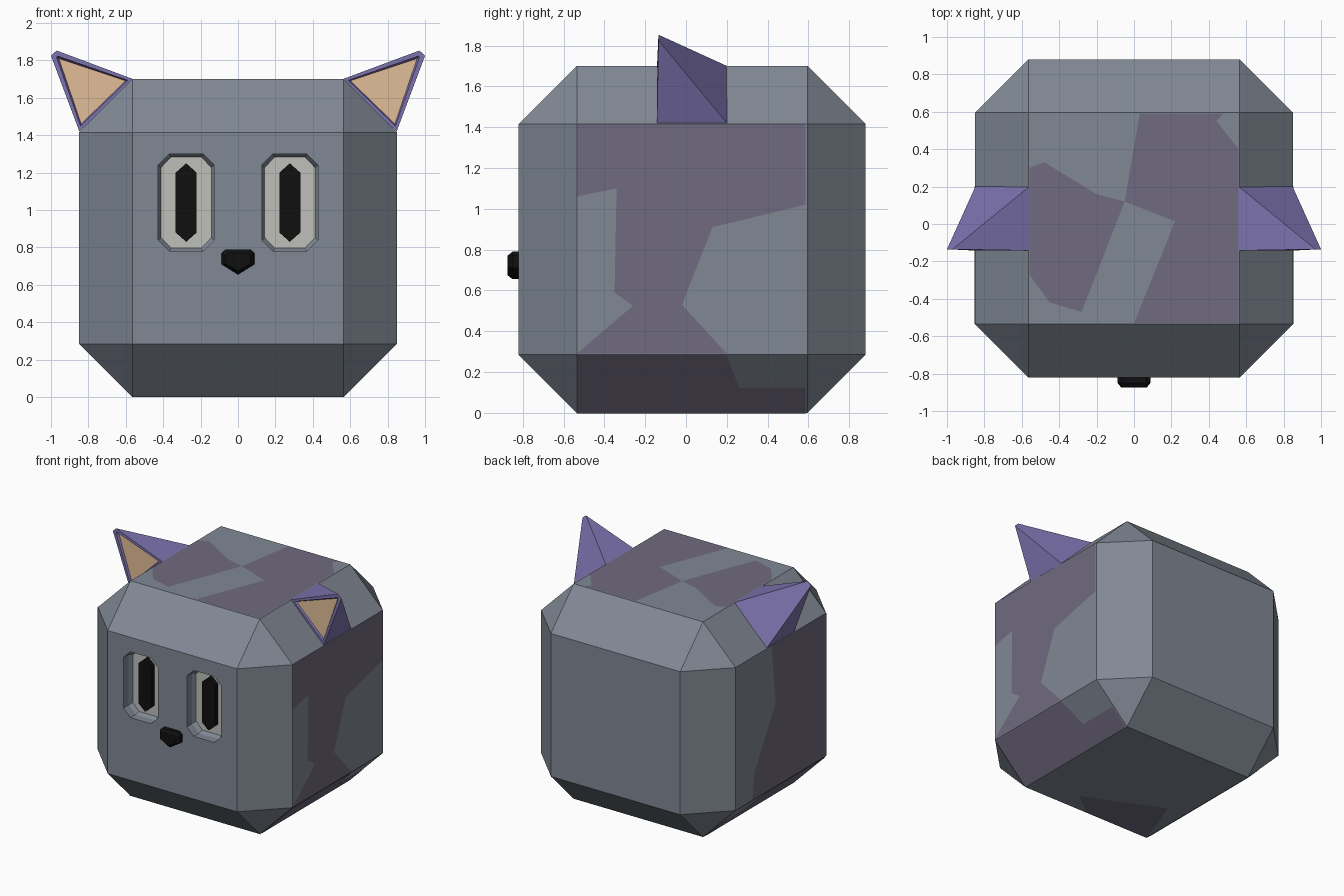
import bpy, bmesh
from mathutils import Vector

if "Cube" in bpy.data.objects:
    bpy.data.objects.remove(bpy.data.objects["Cube"])


def material(name, rgb):
    m = bpy.data.materials.new(name)
    m.diffuse_color = (*rgb, 1)
    m.use_nodes = True
    m.node_tree.nodes["Principled BSDF"].inputs["Base Color"].default_value = m.diffuse_color
    return m


STONE = material("stone", (0.22, 0.25, 0.30))
PATCH = material("patch", (0.165, 0.145, 0.215))
PURPLE = material("purple", (0.20, 0.17, 0.42))
PEACH = material("peach", (0.75, 0.50, 0.31))
WHITE = material("eye_white", (0.52, 0.52, 0.50))
BLACK = material("black", (0.005, 0.005, 0.005))


def finish(name, bm, *mats):
    bmesh.ops.recalc_face_normals(bm, faces=bm.faces)
    me = bpy.data.meshes.new(name)
    bm.to_mesh(me)
    bm.free()
    ob = bpy.data.objects.new(name, me)
    bpy.context.collection.objects.link(ob)
    for m in mats:
        me.materials.append(m)
    return ob


def loft(name, outline, rings, mat):
    """Closed solid from an xz outline; rings are (y, inset) from front to back."""
    bm = bmesh.new()
    cx = (min(p[0] for p in outline) + max(p[0] for p in outline)) / 2
    cz = (min(p[1] for p in outline) + max(p[1] for p in outline)) / 2
    hx = max(p[0] for p in outline) - cx
    hz = max(p[1] for p in outline) - cz
    loops = [[bm.verts.new((cx + (x - cx) * (1 - i / hx), y, cz + (z - cz) * (1 - i / hz)))
              for x, z in outline] for y, i in rings]
    n = len(outline)
    for a, b in zip(loops, loops[1:]):
        for k in range(n):
            bm.faces.new((a[k], a[(k + 1) % n], b[(k + 1) % n], b[k]))
    bm.faces.new(loops[0])
    bm.faces.new(loops[-1])
    return finish(name, bm, mat)


def cut_rect(cx, cz, hx, hz, c):
    """Rectangle with clipped corners."""
    return [(cx + x, cz + z) for x, z in (
        (-hx + c, hz), (hx - c, hz), (hx, hz - c), (hx, -hz + c),
        (hx - c, -hz), (-hx + c, -hz), (-hx, -hz + c), (-hx, hz - c))]


# Head: cube with wide flat chamfers
bm = bmesh.new()
bmesh.ops.create_cube(bm, size=1.70)
bmesh.ops.translate(bm, vec=(0, 0.03, 0.85), verts=bm.verts)
bmesh.ops.bevel(bm, geom=bm.edges[:], offset=0.285, segments=1, affect='EDGES', profile=0.5)
head = finish("head", bm, STONE)

# Eyes: recessed sockets with white floors and raised pupils
for s, side in ((-1, "left"), (1, "right")):
    cx = s * 0.277
    outline = cut_rect(cx, 1.04, 0.15, 0.26, 0.06)
    cutter = loft("socket_cutter_" + side, outline,
                  ((-0.90, 0), (-0.755, 0), (-0.72, 0.018)), STONE)
    cutter.hide_render = True
    cutter.hide_set(True)
    mod = head.modifiers.new("socket_" + side, 'BOOLEAN')
    mod.operation = 'DIFFERENCE'
    mod.solver = 'EXACT'
    mod.object = cutter
    loft("eye_white_" + side, outline, ((-0.726, 0.016), (-0.716, 0.016)), WHITE)
    w = 0.056
    pupil = [(cx, 1.25), (cx + w, 1.20), (cx + w, 0.88),
             (cx, 0.83), (cx - w, 0.88), (cx - w, 1.20)]
    loft("pupil_" + side, pupil, ((-0.765, 0), (-0.71, 0)), BLACK)

# apply the socket cuts, then drop the cutters
dg = bpy.context.evaluated_depsgraph_get()
head.data = bpy.data.meshes.new_from_object(head.evaluated_get(dg))
head.modifiers.clear()
for ob in [o for o in bpy.data.objects if o.name.startswith("socket_cutter")]:
    bpy.data.objects.remove(ob)

# Nose: bevelled shield
nose = [(-0.065, 0.79), (0.065, 0.79), (0.088, 0.77), (0.088, 0.71),
        (0, 0.655), (-0.088, 0.71), (-0.088, 0.77)]
loft("nose", nose, ((-0.875, 0.02), (-0.85, 0), (-0.80, 0)), BLACK)

# Ears: blunt pyramids on the upper chamfers with a recessed inner panel
for s, side in ((-1, "left"), (1, "right")):
    bm = bmesh.new()
    pts = [(0.56, -0.142, 1.70), (0.848, -0.142, 1.42), (1.0, -0.135, 1.825),
           (0.97, -0.135, 1.853), (0.848, 0.20, 1.42), (0.56, 0.20, 1.70)]
    v = [bm.verts.new((s * x, y, z)) for x, y, z in pts]
    for f in ((1, 4, 2), (4, 5, 3, 2), (5, 0, 3), (0, 5, 4, 1)):
        bm.faces.new([v[i] for i in f])
    front = bm.faces.new([v[i] for i in (0, 1, 2, 3)])
    bmesh.ops.recalc_face_normals(bm, faces=bm.faces)
    bmesh.ops.inset_region(bm, faces=[front], thickness=0.03)
    bmesh.ops.inset_region(bm, faces=[front], thickness=0.012, depth=-0.015)
    front.material_index = 1
    finish("ear_" + side, bm, PURPLE, PEACH)


# Coat markings: thin patches laid on the flat faces
def patch(name, pts, normal):
    bm = bmesh.new()
    off = Vector(normal).normalized() * 0.003
    f = bm.faces.new([bm.verts.new(Vector(p) + off) for p in pts])
    f.normal_update()
    if f.normal.dot(off) < 0:
        f.normal_flip()
    me = bpy.data.meshes.new(name)
    bm.to_mesh(me)
    bm.free()
    me.materials.append(PATCH)
    bpy.context.collection.objects.link(bpy.data.objects.new(name, me))


top_left = [(-.56, .30), (-.48, .33), (-.20, .16), (-.05, .12), (-.28, -.47), (-.45, -.42), (-.56, -.27)]
top_right = [(.03, .59), (.48, .59), (.44, .55), (.56, .40), (.56, -.53), (0, -.53), (.22, .015), (-.05, .12)]
under = [(0, -.53), (.19, -.38), (-.41, -.11), (-.56, -.53)]
patch("top_patch_left", [(x, y, 1.70) for x, y in top_left], (0, 0, 1))
patch("top_patch_right", [(x, y, 1.70) for x, y in top_right], (0, 0, 1))
patch("underside_patch", [(x, y, 0) for x, y in under], (0, 0, -1))

right_upper = [(-.535, 1.415), (.585, 1.415), (.585, 1.02), (.13, .91), (-.02, .53),
               (-.26, .525), (-.35, .59), (-.34, 1.10), (-.535, 1.06)]
right_lower = [(-.535, .29), (-.26, .525), (-.02, .53), (.20, .29)]
left_side = [(-.535, 1.415), (.15, 1.415), (.10, .95), (.36, .50), (.39, .29), (-.535, .29)]
patch("side_patch_right_upper", [(.85, y, z) for y, z in right_upper], (1, 0, 0))
patch("side_patch_right_lower", [(.85, y, z) for y, z in right_lower], (1, 0, 0))
patch("side_patch_left", [(-.85, y, z) for y, z in left_side], (-1, 0, 0))

chamfer = [(-.535, .285), (.20, .285), (.26, .125), (.585, .125), (.585, 0), (-.535, 0)]
for s, side in ((-1, "left"), (1, "right")):
    patch("lower_chamfer_patch_" + side, [(s * (.565 + z), y, z) for y, z in chamfer], (s, 0, -1))
